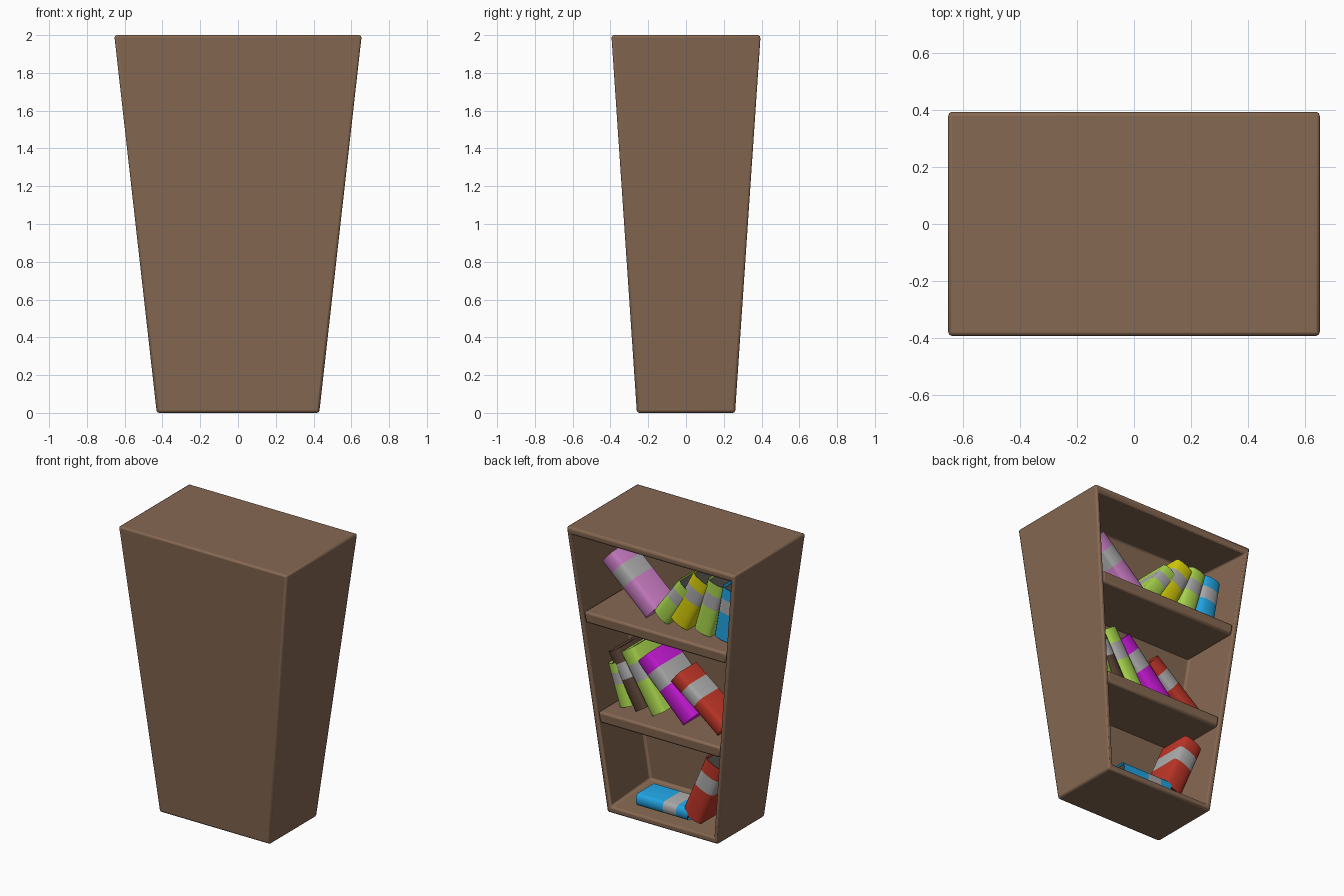
import bpy, bmesh, math
from mathutils import Matrix, Vector

if "Cube" in bpy.data.objects:
    bpy.data.objects.remove(bpy.data.objects["Cube"], do_unlink=True)


def material(name, rgb):
    m = bpy.data.materials.new(name)
    m.use_nodes = True
    col = (*rgb, 1)
    m.diffuse_color = col
    m.node_tree.nodes["Principled BSDF"].inputs["Base Color"].default_value = col
    return m


WOOD = material("wood", (.24, .14, .085))
BAND = material("grey_band", (.4, .4, .4))
PAGES = material("dark_pages", (.06, .055, .05))
COVERS = {
    "pink": material("pink", (.58, .2, .54)),
    "green": material("green", (.4, .68, .075)),
    "yellow": material("yellow", (.68, .62, .003)),
    "blue": material("blue", (.015, .37, .76)),
    "brown": material("dark_brown", (.1, .055, .035)),
    "magenta": material("magenta", (.56, .01, .66)),
    "red": material("red", (.5, .035, .02)),
}


def finish(bm, name, mats, bevel=0):
    bmesh.ops.recalc_face_normals(bm, faces=bm.faces)
    me = bpy.data.meshes.new(name)
    bm.to_mesh(me)
    bm.free()
    for m in mats:
        me.materials.append(m)
    ob = bpy.data.objects.new(name, me)
    bpy.context.collection.objects.link(ob)
    if bevel:
        mod = ob.modifiers.new("rounding", "BEVEL")
        mod.width, mod.segments, mod.limit_method = bevel, 2, "ANGLE"
    bpy.ops.object.select_all(action="DESELECT")
    ob.select_set(True)
    bpy.context.view_layer.objects.active = ob
    bpy.ops.object.shade_smooth_by_angle(angle=math.radians(40))
    return ob


# Cabinet outline: half width and half depth grow with height
def half_w(z):
    return .43 + .1125 * z


def half_d(z):
    return .26 + .0675 * z


WALL, RECESS = .045, .44


def tapered_box(bm, z0, z1, inset=0, back=None, front=0):
    for v in bmesh.ops.create_cube(bm, size=2)["verts"]:
        z = z1 if v.co.z > 0 else z0
        x = v.co.x * (half_w(z) - inset)
        y = v.co.y * half_d(z)
        if back is not None:
            y = half_d(z) - (front if v.co.y > 0 else back)
        v.co = (x, y, z)


# Cabinet: tapered box, hollowed from the open side
bm = bmesh.new()
tapered_box(bm, 0, 2)
bm.normal_update()
opening = max(bm.faces, key=lambda f: f.normal.y)
bmesh.ops.inset_individual(bm, faces=[opening], thickness=WALL)
for v in opening.verts:
    if v.co.z > 1:
        v.co.z -= .025
        v.co.y = half_d(v.co.z)
    else:
        v.co.z += .01
normal = opening.normal.copy()
hollow = bmesh.ops.extrude_discrete_faces(bm, faces=[opening])["faces"][0]
bmesh.ops.translate(bm, verts=hollow.verts, vec=-normal * RECESS)
finish(bm, "cabinet", [WOOD], .015)

# Shelves
for name, z in (("upper_shelf", 1.37), ("lower_shelf", .67)):
    bm = bmesh.new()
    tapered_box(bm, z - .04, z + .04, WALL - .01, RECESS + .02, .01)
    finish(bm, name, [WOOD], .015)


# Book: rounded spine section swept upward, grey band, recessed page block
def book(name, colour, foot, shelf_z, spine_y, lean, thick, height, depth):
    bm = bmesh.new()
    bulge, steps = .025, 6
    section = [(-thick / 2, -depth), (thick / 2, -depth)]
    for i in range(steps + 1):
        a = math.pi * i / steps
        section.append((thick / 2 * math.cos(a), bulge * (math.sin(a) - 1)))
    rings = [[bm.verts.new((x, y, f * height)) for x, y in section]
             for f in (0, .52, .78, 1)]
    n = len(section)
    for level, (low, high) in enumerate(zip(rings, rings[1:])):
        for i in range(n):
            j = (i + 1) % n
            f = bm.faces.new((low[i], low[j], high[j], high[i]))
            f.material_index = 1 if level == 1 else 0
    ends = [bm.faces.new(rings[0][::-1]), bm.faces.new(rings[-1])]
    bm.normal_update()
    bmesh.ops.inset_individual(bm, faces=ends, thickness=.012, depth=-.012)
    for f in ends:
        f.material_index = 2
    # Stand the book on its lowest corner, leaning sideways
    a = math.radians(lean)
    side = -1 if lean > 0 else 1
    base = Vector((foot + side * thick / 2 * math.cos(a), spine_y,
                   shelf_z + thick / 2 * abs(math.sin(a))))
    bm.transform(Matrix.Translation(base) @ Matrix.Rotation(a, 4, "Y"))
    finish(bm, name, [COVERS[colour], BAND, PAGES])


# Each row: shelf height, spine position, then colour, foot, lean, thickness, height, depth
ROWS = {
    "top": (1.41, .22, [
        ("pink", .17, 48, .13, .46, .22),
        ("green", 0, -36, .13, .33, .27),
        ("yellow", -.15, -27, .15, .4, .27),
        ("green", -.33, -16, .13, .39, .27),
        ("blue", -.5, -10, .14, .37, .27)]),
    "middle": (.71, .18, [
        ("green", .4, 18, .1, .3, .27),
        ("brown", .28, 30, .1, .42, .27),
        ("green", .15, 32, .12, .46, .27),
        ("magenta", -.09, 45, .13, .5, .28),
        ("red", -.36, 52, .11, .46, .2)]),
    "bottom": (.065, .2, [
        ("blue", .25, -90, .085, .4, .2),
        ("red", -.24, -23, .15, .46, .25)]),
}
for row, (z, y, books) in ROWS.items():
    for i, (colour, foot, *size) in enumerate(books, 1):
        book(f"{row}_{colour}_book_{i}", colour, foot, z, y, *size)
